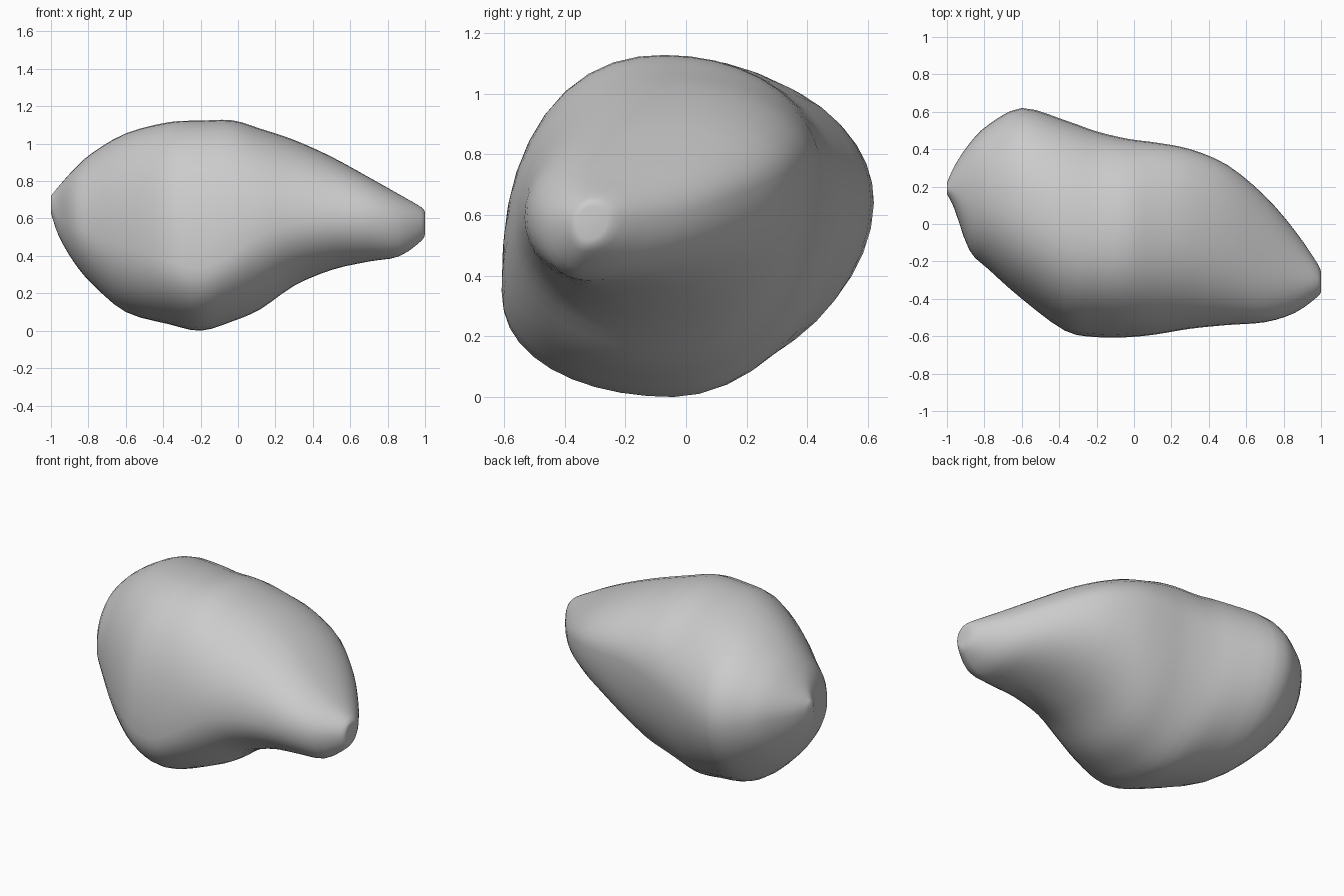
import bpy, bmesh, math

if "Cube" in bpy.data.objects:
    bpy.data.objects.remove(bpy.data.objects["Cube"])

# Cross-sections along x, each given by its four extreme points:
# x, front (y, z), back (y, z), bottom (y, z), top (y, z)
SECTIONS = [
    (-1.00, 0.16, 0.68, 0.22, 0.68, 0.20, 0.64, 0.19, 0.73),
    (-0.96, 0.08, 0.62, 0.31, 0.68, 0.18, 0.52, 0.18, 0.78),
    (-0.88, -0.14, 0.58, 0.43, 0.68, 0.14, 0.38, 0.16, 0.87),
    (-0.78, -0.24, 0.52, 0.53, 0.66, 0.10, 0.26, 0.14, 0.96),
    (-0.60, -0.40, 0.46, 0.62, 0.65, 0.05, 0.11, 0.08, 1.065),
    (-0.37, -0.57, 0.38, 0.555, 0.67, 0.0, 0.045, -0.03, 1.125),
    (-0.20, -0.605, 0.34, 0.495, 0.70, -0.04, 0.01, -0.07, 1.133),
    (-0.03, -0.605, 0.42, 0.455, 0.74, -0.06, 0.06, -0.07, 1.135),
    (0.12, -0.59, 0.52, 0.435, 0.77, -0.08, 0.125, -0.07, 1.09),
    (0.30, -0.56, 0.58, 0.40, 0.77, -0.10, 0.25, -0.07, 1.03),
    (0.50, -0.54, 0.60, 0.315, 0.74, -0.18, 0.335, -0.12, 0.94),
    (0.70, -0.525, 0.60, 0.15, 0.67, -0.28, 0.38, -0.22, 0.83),
    (0.86, -0.475, 0.58, -0.035, 0.61, -0.34, 0.407, -0.28, 0.74),
    (0.98, -0.39, 0.58, -0.21, 0.60, -0.33, 0.49, -0.30, 0.67),
    (1.00, -0.36, 0.58, -0.26, 0.60, -0.32, 0.53, -0.31, 0.64),
]
# Fullness of each quarter along x (2 = ellipse, more = boxier):
# x, back-top, top-front, front-bottom, bottom-back
FULLNESS = [
    (-1.0, 2.0, 2.1, 2.05, 2.0),
    (-0.6, 2.05, 2.3, 2.15, 1.85),
    (-0.2, 2.05, 2.3, 2.1, 1.92),
    (0.3, 2.1, 2.05, 2.0, 2.3),
    (0.7, 2.15, 2.1, 2.0, 2.25),
    (1.0, 2.0, 2.0, 2.0, 2.0),
]
STEPS, QUARTER = 3, 10


def blend(a, b, c, d, t):
    return tuple(0.5 * (2 * q + (r - p) * t + (2 * p - 5 * q + 4 * r - s) * t * t
                 + (3 * q - p - 3 * r + s) * t ** 3) for p, q, r, s in zip(a, b, c, d))


def fullness(x):
    for a, b in zip(FULLNESS, FULLNESS[1:]):
        if x <= b[0]:
            t = max(0, (x - a[0]) / (b[0] - a[0]))
            t = t * t * (3 - 2 * t)
            return [p + (q - p) * t for p, q in zip(a[1:], b[1:])]
    return FULLNESS[-1][1:]


def ring(section):
    """Four superelliptic quarters joined at the section's extreme points."""
    x, fy, fz, by, bz, ly, lz, ty, tz = section
    ends = [(by, bz), (ty, tz), (fy, fz), (ly, lz)]
    full = fullness(x)
    pts = []
    for k in range(4):
        p, q = ends[k], ends[(k + 1) % 4]
        c = (q[0], p[1]) if k % 2 == 0 else (p[0], q[1])
        for i in range(QUARTER):
            a = math.pi / 2 * i / QUARTER
            ca, sa = math.cos(a), math.sin(a)
            r = (ca ** full[k] + sa ** full[k]) ** (-1 / full[k])
            u, v = ca * r, sa * r
            pts.append((x, c[0] + (p[0] - c[0]) * u + (q[0] - c[0]) * v,
                        c[1] + (p[1] - c[1]) * u + (q[1] - c[1]) * v))
    return pts


# Smoothly interpolated stations
stations, n = [], len(SECTIONS)
for i in range(n - 1):
    nb = [SECTIONS[min(max(i + o, 0), n - 1)] for o in (-1, 0, 1, 2)]
    stations += [blend(*nb, s / STEPS) for s in range(STEPS)]
stations.append(SECTIONS[-1])

# Rock body lofted through the stations
bm = bmesh.new()
rings = [[bm.verts.new(p) for p in ring(s)] for s in stations]
for r0, r1 in zip(rings, rings[1:]):
    for j in range(len(r0)):
        k = (j + 1) % len(r0)
        bm.faces.new((r0[j], r0[k], r1[k], r1[j]))
bm.faces.new(rings[0])
bm.faces.new(rings[-1])
bmesh.ops.recalc_face_normals(bm, faces=bm.faces)

# Rest on the ground
low = min(v.co.z for v in bm.verts)
bmesh.ops.translate(bm, verts=bm.verts, vec=(0, 0, -low))
mesh = bpy.data.meshes.new("rock")
bm.to_mesh(mesh)
bm.free()
for f in mesh.polygons:
    f.use_smooth = True
rock = bpy.data.objects.new("rock", mesh)
bpy.context.collection.objects.link(rock)
